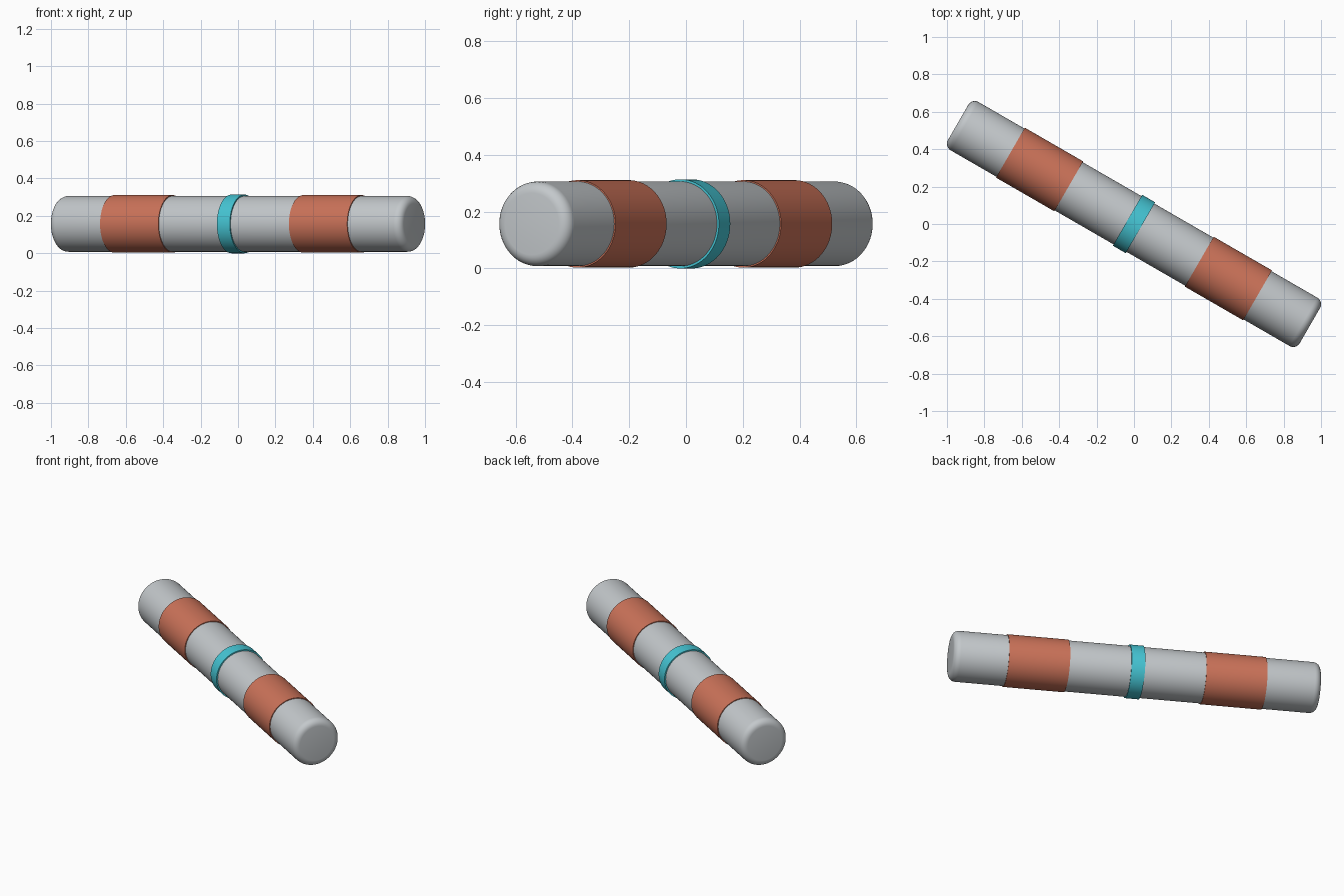
import bpy
import bmesh
from math import cos, sin, pi, radians
from mathutils import Matrix

cube = bpy.data.objects.get("Cube")
if cube:
    bpy.data.objects.remove(cube, do_unlink=True)

CENTER_Z = 0.157
TURN = radians(-30)
SIDES = 64


def material(name, rgb):
    mat = bpy.data.materials.new(name)
    mat.use_nodes = True
    mat.diffuse_color = (*rgb, 1)
    bsdf = next(n for n in mat.node_tree.nodes if n.type == 'BSDF_PRINCIPLED')
    bsdf.inputs["Base Color"].default_value = (*rgb, 1)
    bsdf.inputs["Roughness"].default_value = 0.5
    return mat


gray = material("light gray", (0.55, 0.58, 0.60))
orange = material("terracotta", (0.60, 0.17, 0.10))
cyan = material("cyan", (0.06, 0.56, 0.66))


def rod(name, radius, start, end, mat, rounding=0):
    """Cylinder lying along the tilted axis, optionally with rounded rims."""
    bm = bmesh.new()
    bmesh.ops.create_cone(bm, cap_ends=True, segments=SIDES, radius1=radius,
                          radius2=radius, depth=end - start)
    if rounding:
        rims = [e for e in bm.edges if abs(e.verts[0].co.z - e.verts[1].co.z) < 1e-5]
        bmesh.ops.bevel(bm, geom=rims, offset=rounding, segments=6,
                        profile=0.5, affect='EDGES')
    # Stand the cylinder along x, slide it into place, then turn it
    bm.transform(Matrix.Translation((0, 0, CENTER_Z))
                 @ Matrix.Rotation(TURN, 4, 'Z')
                 @ Matrix.Translation(((start + end) / 2, 0, 0))
                 @ Matrix.Rotation(pi / 2, 4, 'Y'))
    mesh = bpy.data.meshes.new(name)
    bm.to_mesh(mesh)
    bm.free()
    mesh.materials.append(mat)
    obj = bpy.data.objects.new(name, mesh)
    bpy.context.collection.objects.link(obj)
    bpy.ops.object.select_all(action='DESELECT')
    obj.select_set(True)
    bpy.context.view_layer.objects.active = obj
    bpy.ops.object.shade_smooth_by_angle(angle=radians(35))
    return obj


# Main shaft with softened ends
rod("shaft", 0.149, -1.086, 1.086, gray, rounding=0.04)

# Grip sleeves, one on each half
rod("left_grip", 0.154, 0.403, 0.763, orange)
rod("right_grip", 0.154, -0.763, -0.403, orange)

# Narrow ring at the middle
rod("center_ring", 0.157, -0.04, 0.04, cyan)
